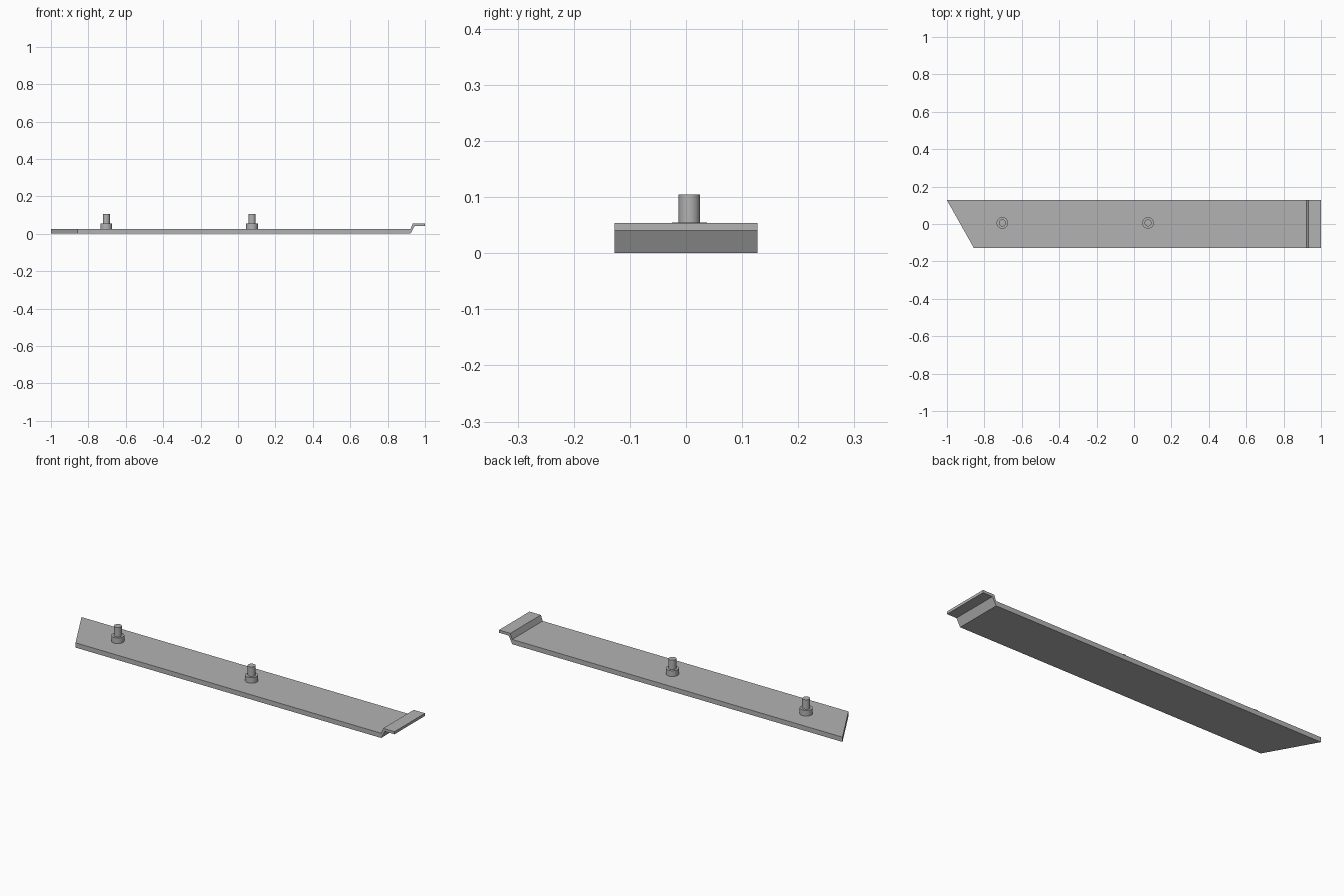
import bpy, bmesh
from mathutils import Matrix

default = bpy.data.objects.get("Cube")
if default:
    bpy.data.objects.remove(default, do_unlink=True)

GREY = (0.45, 0.45, 0.45, 1)
steel = bpy.data.materials.new("grey_metal")
steel.use_nodes = True
steel.diffuse_color = GREY
steel.node_tree.nodes["Principled BSDF"].inputs["Base Color"].default_value = GREY


def add_object(name, bm):
    bmesh.ops.recalc_face_normals(bm, faces=bm.faces)
    mesh = bpy.data.meshes.new(name)
    bm.to_mesh(mesh)
    bm.free()
    mesh.materials.append(steel)
    obj = bpy.data.objects.new(name, mesh)
    bpy.context.collection.objects.link(obj)
    return obj


# Strip with a joggled lip: side profile (x, z) extruded across the width
HALF = 0.127
SLANT = 0.143
profile = [(-1, 0), (0.922, 0), (0.944, 0.04), (1, 0.04),
           (1, 0.054), (0.934, 0.054), (0.923, 0.025), (-1, 0.025)]
bm = bmesh.new()
front = bm.faces.new([bm.verts.new((x, -HALF, z)) for x, z in profile])
extruded = bmesh.ops.extrude_face_region(bm, geom=[front])
back_verts = [v for v in extruded["geom"] if isinstance(v, bmesh.types.BMVert)]
bmesh.ops.translate(bm, verts=back_verts, vec=(0, 2 * HALF, 0))
# Angled end: pull the front corner inward
for v in bm.verts:
    if v.co.x < -0.99 and v.co.y < 0:
        v.co.x += SLANT
add_object("strip", bm)


# Round collars and pins standing on the strip
def cylinder(name, x, radius, bottom, top):
    bm = bmesh.new()
    bmesh.ops.create_cone(bm, cap_ends=True, segments=48, radius1=radius,
                          radius2=radius, depth=top - bottom,
                          matrix=Matrix.Translation((x, 0.006, (bottom + top) / 2)))
    obj = add_object(name, bm)
    bpy.ops.object.select_all(action="DESELECT")
    obj.select_set(True)
    bpy.context.view_layer.objects.active = obj
    bpy.ops.object.shade_smooth_by_angle()


for label, x in (("outer", -0.704), ("middle", 0.075)):
    cylinder(label + "_collar", x, 0.031, 0.024, 0.055)
    cylinder(label + "_pin", x, 0.019, 0.054, 0.105)
